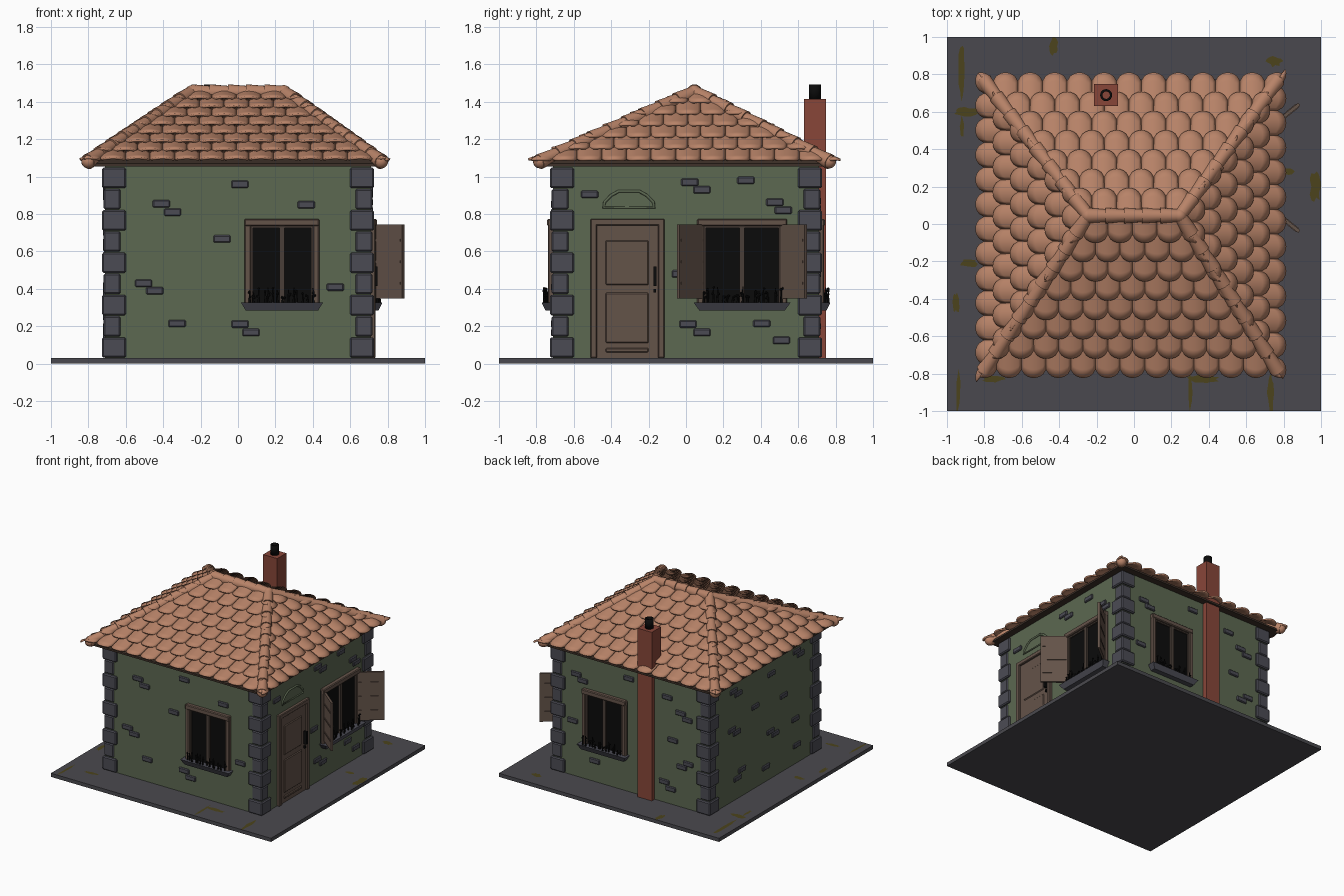
import bpy, bmesh, math, random
from mathutils import Vector, Matrix

random.seed(4)
cube = bpy.data.objects.get("Cube")
if cube:
    bpy.data.objects.remove(cube, do_unlink=True)


def material(name, *rgb):
    m = bpy.data.materials.new(name)
    lin = [((c / 255 + 0.055) / 1.055) ** 2.4 for c in rgb] + [1]
    m.use_nodes = True
    m.diffuse_color = lin
    node = m.node_tree.nodes["Principled BSDF"]
    node.inputs["Base Color"].default_value = lin
    node.inputs["Roughness"].default_value = 0.9
    return m


TILE = material("clay tile", 184, 131, 104)
WALL = material("green plaster", 92, 104, 81)
STONE = material("grey stone", 75, 75, 84)
PAVE = material("paving", 74, 73, 78)
WOOD = material("brown wood", 100, 83, 73)
SASH = material("dark wood", 74, 63, 56)
BRICK = material("red chimney", 136, 70, 57)
BLACK = material("black", 11, 11, 11)
MOSS = material("moss", 76, 68, 28)
EAVE = material("eave underside", 62, 49, 41)
DECK = 0.03


def finish(name, bm, mat, turn=0, bevel=0.0, smooth=None):
    """Turn a bmesh into an object; turn counts quarter turns from the front."""
    bm.transform(Matrix.Rotation(turn * math.pi / 2, 4, "Z"))
    me = bpy.data.meshes.new(name)
    bm.to_mesh(me)
    bm.free()
    me.materials.append(mat)
    ob = bpy.data.objects.new(name, me)
    bpy.context.collection.objects.link(ob)
    if smooth:
        me.polygons.foreach_set("use_smooth", [True] * len(me.polygons))
        me.set_sharp_from_angle(angle=math.radians(smooth))
    if bevel:
        ob.modifiers.new("bevel", "BEVEL").width = bevel
    return ob


def add_box(bm, x, y, z):
    size = Matrix.Diagonal((x[1] - x[0], y[1] - y[0], z[1] - z[0], 1))
    mid = Matrix.Translation((sum(x) / 2, sum(y) / 2, sum(z) / 2))
    return bmesh.ops.create_cube(bm, size=1, matrix=mid @ size)["verts"]


def boxes(name, mat, items, turn=0, bevel=0.0):
    bm = bmesh.new()
    for item in items:
        add_box(bm, *item)
    return finish(name, bm, mat, turn, bevel)


# Ground and walls
boxes("ground_slab", PAVE, [((-1, 1), (-1, 1), (0, DECK))])
boxes("walls", WALL, [((-0.71, 0.71), (-0.71, 0.71), (DECK, 1.07))])

# Moss patches on the paving: x, y, width, depth
bm = bmesh.new()
for x, y, w, d in [(-.92, .82, .03, .3), (-.43, .95, .04, .08), (-.89, .6, .12, .04), (-.92, .52, .02, .1),
                   (-.88, -.21, .08, .04), (-.95, -.42, .03, .1), (-.94, -.9, .02, .2), (.3, -.9, .02, .2),
                   (.37, -.83, .14, .04), (.73, -.9, .03, .2), (.82, .28, .06, .03), (.97, .2, .05, .14),
                   (.75, .87, .07, .05), (-.75, -.83, .1, .03)]:
    ring = []
    for k in range(14):
        a = k * math.tau / 14
        j = random.uniform(0.75, 1.25)
        px, py = x + w * 0.55 * j * math.cos(a), y + d * 0.55 * j * math.sin(a)
        ring.append(bm.verts.new((max(-1, min(1, px)), max(-1, min(1, py)), DECK + 0.002)))
    bm.faces.new(ring)
finish("moss_patches", bm, MOSS)

# Corner stones, alternating wide and narrow
stones = []
step = 1.02 / 9
for sx in (-1, 1):
    for sy in (-1, 1):
        for k in range(9):
            out, depth = ((0.727, 0.128) if k % 2 == 0 else (0.718, 0.09))
            span = [sorted((s * out, s * (out - depth))) for s in (sx, sy)]
            stones.append((span[0], span[1], (DECK + k * step + .002, DECK + (k + 1) * step - .002)))
boxes("corner_stones", STONE, stones, bevel=0.008)

# Loose wall stones: positions along each wall (front, right, back, left)
layouts = [
    [(.01, .96), (-.41, .855), (-.35, .81), (.365, .85), (-.085, .667), (-.505, .43), (-.445, .39),
     (.52, .41), (-.325, .215), (.01, .212), (.07, .167)],
    [(.02, .97), (.085, .93), (.32, .98), (-.515, .905), (.475, .863), (.52, .82), (-.03, .48),
     (.01, .212), (.085, .167), (.405, .215), (.51, .125)],
    [(-.02, .96), (-.5, .87), (-.44, .83), (.33, .9), (.45, .8), (.51, .76), (.38, .56), (.52, .4),
     (.46, .36), (-.33, .2), (.3, .2), (.36, .155), (-.53, .48)],
    [(.09, .89), (-.4, .93), (-.34, .89), (.42, .95), (.47, .91), (-.12, .7), (-.36, .58), (-.42, .62),
     (.25, .65), (.08, .42), (.14, .38), (-.35, .2), (-.29, .25), (.4, .4), (.42, .18), (.02, .15)],
]
for turn, spots in enumerate(layouts):
    boxes("wall_stones", STONE, [((u - .046, u + .046), (-.722, -.7), (z - .02, z + .02)) for u, z in spots],
          turn, 0.006)


def window(label, u, hw, turn):
    lo, hi, top = u - hw, u + hw, 0.775
    boxes(label + "_frame", WOOD, [((lo, lo + .035), (-.738, -.7), (.32, top)),
                                   ((hi - .035, hi), (-.738, -.7), (.32, top)),
                                   ((lo, hi), (-.742, -.7), (.735, top))], turn, 0.006)
    boxes(label + "_glass", BLACK, [((lo, hi), (-.715, -.705), (.32, .76))], turn)
    sash = [((u - .014, u + .014), (-.73, -.7), (.32, .74))]
    sash += [((s - .006, s + .006), (-.725, -.7), (.32, .74)) for s in (lo + .04, hi - .04)]
    sash += [((lo, hi), (-.725, -.7), (.725, .74))]
    boxes(label + "_sash", SASH, sash, turn)
    # Tapered flower box with plants
    bm = bmesh.new()
    for v in add_box(bm, (lo - .02, hi + .02), (-.772, -.7), (.285, .328)):
        if v.co.z < 0.3:
            v.co.x = u + (v.co.x - u) * 0.88
            v.co.y = max(v.co.y, -.752)
    finish(label + "_flower_box", bm, STONE, turn)
    bm = bmesh.new()
    count = int(hw * 70)
    for k in range(count):
        h = random.uniform(.03, .09)
        x = lo + .02 + (hi - lo - .04) * (k + random.random() * .6) / count
        y = random.uniform(-.762, -.74)
        place = Matrix.Translation((x, y, .325 + h / 2))
        bmesh.ops.create_cone(bm, segments=5, radius1=.007, radius2=.003, depth=h, matrix=place)
        for _ in range(2):
            leaf = (x + random.uniform(-.01, .01), y, .325 + h * random.uniform(.4, 1))
            bmesh.ops.create_icosphere(bm, subdivisions=1, radius=.008, matrix=Matrix.Translation(leaf))
    finish(label + "_plants", bm, BLACK, turn)


window("front_window", .235, .2, 0)
window("side_window", .3, .24, 1)
window("back_window", -.235, .2, 2)

# Open shutters with battens on the side window
for name, hinge, side in (("left_shutter", .09, -1), ("right_shutter", .51, 1)):
    bm = bmesh.new()
    add_box(bm, (0, .208), (-.009, .009), (.35, .745))
    for z in (.43, .545, .66):
        add_box(bm, (.012, .196), (-.013, .013), (z - .006, z + .006))
    angle = math.radians(-51 if side > 0 else -129)
    bm.transform(Matrix.Translation((hinge, -.722, 0)) @ Matrix.Rotation(angle, 4, "Z"))
    finish(name, bm, WOOD, 1)

# Door, its frame, panels and handle
boxes("door_frame", WOOD, [((-.51, -.475), (-.735, -.7), (DECK, .775)), ((-.15, -.115), (-.735, -.7), (DECK, .775)),
                           ((-.51, -.115), (-.735, -.7), (.74, .775))], 1, 0.005)
boxes("door_leaf", WOOD, [((-.48, -.145), (-.718, -.7), (DECK, .745))], 1)
boxes("door_panels", WOOD, [((-.43, -.2), (-.724, -.7), (.42, .66)), ((-.43, -.2), (-.724, -.7), (.11, .38)),
                            ((-.43, -.2), (-.724, -.7), (.06, .085))], 1, 0.006)
boxes("door_handle", BLACK, [((-.175, -.158), (-.745, -.715), (.415, .52)),
                             ((-.173, -.16), (-.73, -.715), (.38, .4))], 1)

# Plaster arch moulding above the door
curve = bpy.data.curves.new("door_arch", "CURVE")
curve.dimensions = "3D"
curve.bevel_depth = 0.008
arch = [(-.44, .835), (-.435, .865), (-.4, .9), (-.36, .922), (-.25, .922), (-.21, .9), (-.175, .865), (-.17, .835)]
spline = curve.splines.new("POLY")
spline.points.add(len(arch) - 1)
spline.use_cyclic_u = True
for p, (u, z) in zip(spline.points, arch):
    p.co = (.711, u, z, 1)
curve.materials.append(WALL)
bpy.context.collection.objects.link(bpy.data.objects.new("door_arch", curve))

# Chimney and flue pipe
boxes("chimney", BRICK, [((-.213, -.085), (.63, .748), (DECK, 1.415))])
bm = bmesh.new()
bmesh.ops.create_cone(bm, segments=20, radius1=.026, radius2=.026, depth=.08,
                      matrix=Matrix.Translation((-.149, .689, 1.452)))
pipe = finish("flue_pipe", bm, BLACK, smooth=40)
shell = pipe.modifiers.new("wall", "SOLIDIFY")
shell.thickness, shell.offset = 0.012, 0

# Roof body: eave rectangle rising to a short ridge
E = [Vector(p) for p in ((-.8, -.78, 1.07), (.765, -.78, 1.07), (.765, .765, 1.07), (-.8, .765, 1.07))]
RL, RR = Vector((-.245, .045, 1.44)), Vector((.245, .045, 1.44))
bm = bmesh.new()
low = [bm.verts.new(p - Vector((0, 0, .015))) for p in E]
top = [bm.verts.new(p) for p in E]
l, r = bm.verts.new(RL), bm.verts.new(RR)
bm.faces.new(low[::-1])
for k in range(4):
    bm.faces.new((low[k], low[k - 3], top[k - 3], top[k]))
for f in ((top[0], top[1], r, l), (top[1], top[2], r), (top[2], top[3], l, r), (top[3], top[0], l)):
    bm.faces.new(f)
finish("roof_body", bm, EAVE)


def tiled_slope(name, a, b, c, d, rows):
    """Rows of domed tiles on slope a-b (eave) to d-c (ridge), trimmed at the hips."""
    U = (b - a).normalized()
    N = U.cross(d - a).normalized()
    V = N.cross(U)
    rise, width = (d - a).dot(V) / rows, 0.132
    bm = bmesh.new()
    for row in range(rows):
        for col in range(-1, int((b - a).length / width) + 3):
            mid = a + U * (col + (row % 2) * 0.5) * width + V * (row * rise - 0.025)
            grid = []
            for j in range(5):
                t = j / 4
                line = []
                for i in range(9):
                    s = i / 4 - 1
                    start = 0.045 * (1 - math.sqrt(max(0, 1 - s * s * 0.98)))
                    along = start + (rise * 1.6 - start) * t
                    height = 0.02 * (1 - s * s) + 0.03 * (1 - along / (rise * 1.6))
                    line.append(bm.verts.new(mid + U * s * width * .51 + V * along + N * height))
                grid.append(line)
            for j in range(4):
                for i in range(8):
                    bm.faces.new((grid[j][i], grid[j][i + 1], grid[j + 1][i + 1], grid[j + 1][i]))
    up = Vector((0, 0, 1))
    for point, normal in ((a, up.cross(d - a)), (b, (c - b).cross(up)), (d, up.cross(U))):
        bmesh.ops.bisect_plane(bm, geom=bm.verts[:] + bm.edges[:] + bm.faces[:], plane_co=point,
                               plane_no=normal.normalized(), clear_outer=True)
    ob = finish(name, bm, TILE, smooth=50)
    mod = ob.modifiers.new("thickness", "SOLIDIFY")
    mod.thickness, mod.offset = 0.012, -1


tiled_slope("front_roof_tiles", E[0], E[1], RR, RL, 8)
tiled_slope("right_roof_tiles", E[1], E[2], RR, RR, 6)
tiled_slope("back_roof_tiles", E[2], E[3], RL, RR, 7)
tiled_slope("left_roof_tiles", E[3], E[0], RL, RL, 6)

# Overlapping caps along hips and ridge, with rounded ends
bm = bmesh.new()
lift = Vector((0, 0, 0.012))
runs = [(E[0], RL, 9), (E[1], RR, 9), (E[2], RR, 8), (E[3], RL, 8), (RL, RR, 5)]
for p, q, n in runs:
    turn = (q - p).to_track_quat("Z", "Y").to_matrix().to_4x4()
    for k in range(n):
        spot = p.lerp(q, (k + 0.5) / n) + lift
        bmesh.ops.create_cone(bm, cap_ends=True, segments=16, radius1=.042, radius2=.033,
                              depth=(q - p).length / n * 1.1, matrix=Matrix.Translation(spot) @ turn)
for p in E + [RL, RR]:
    bmesh.ops.create_uvsphere(bm, u_segments=16, v_segments=10, radius=.038,
                              matrix=Matrix.Translation(p + lift))
finish("ridge_caps", bm, TILE, smooth=40)
